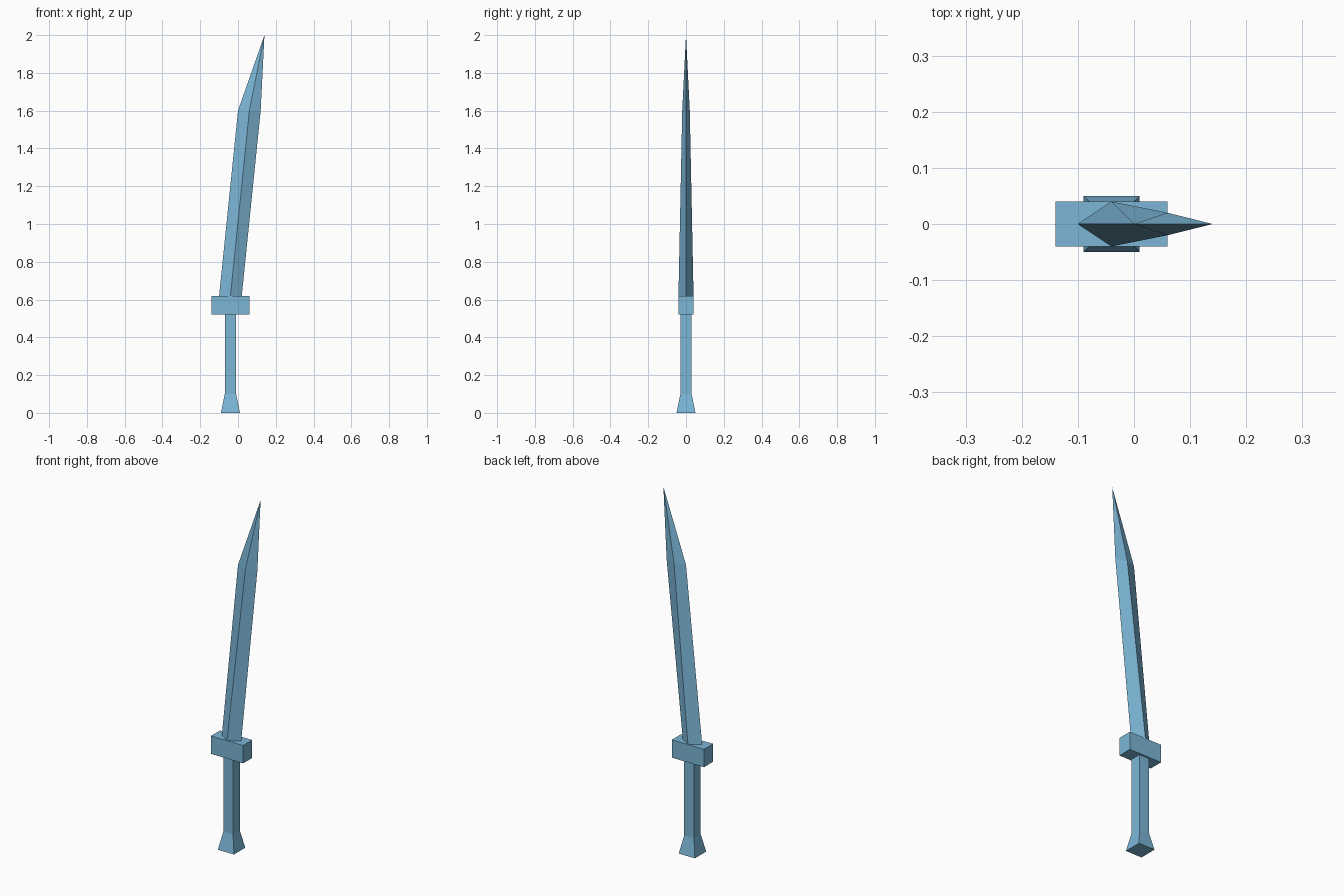
import bpy
import bmesh

if "Cube" in bpy.data.objects:
    bpy.data.objects.remove(bpy.data.objects["Cube"])

steel = bpy.data.materials.new("light_blue")
steel.diffuse_color = (0.20, 0.47, 0.68, 1)
steel.use_nodes = True
steel.node_tree.nodes["Principled BSDF"].inputs["Base Color"].default_value = steel.diffuse_color


def loft(name, rings):
    """Skin four-sided rings from bottom to top and cap both ends; a single point makes a tip."""
    bm = bmesh.new()
    loops = [[bm.verts.new(p) for p in ring] for ring in rings]
    for a, b in zip(loops, loops[1:]):
        for i in range(4):
            j = (i + 1) % 4
            bm.faces.new((a[i], a[j], b[j], b[i]) if len(b) == 4 else (a[i], a[j], b[0]))
    for ring in (loops[0], loops[-1]):
        if len(ring) == 4:
            bm.faces.new(ring)
    bmesh.ops.recalc_face_normals(bm, faces=bm.faces)
    mesh = bpy.data.meshes.new(name)
    bm.to_mesh(mesh)
    bm.free()
    mesh.materials.append(steel)
    obj = bpy.data.objects.new(name, mesh)
    bpy.context.collection.objects.link(obj)


def rect(hx, hy, z, cx=-0.04):
    return [(cx - hx, -hy, z), (cx + hx, -hy, z), (cx + hx, hy, z), (cx - hx, hy, z)]


def diamond(hx, hy, z, cx):
    return [(cx - hx, 0, z), (cx, -hy, z), (cx + hx, 0, z), (cx, hy, z)]


# Grip with flared pommel
loft("grip", [rect(0.05, 0.05, 0), rect(0.03, 0.03, 0.1), rect(0.03, 0.03, 0.52)])

# Cross guard
loft("guard", [rect(0.10, 0.04, 0.52), rect(0.10, 0.04, 0.62)])

# Leaning diamond-section blade ending in a point
loft("blade", [diamond(0.06, 0.04, 0.62, -0.04), diamond(0.06, 0.02, 1.6, 0.06), [(0.14, 0, 2.0)]])
